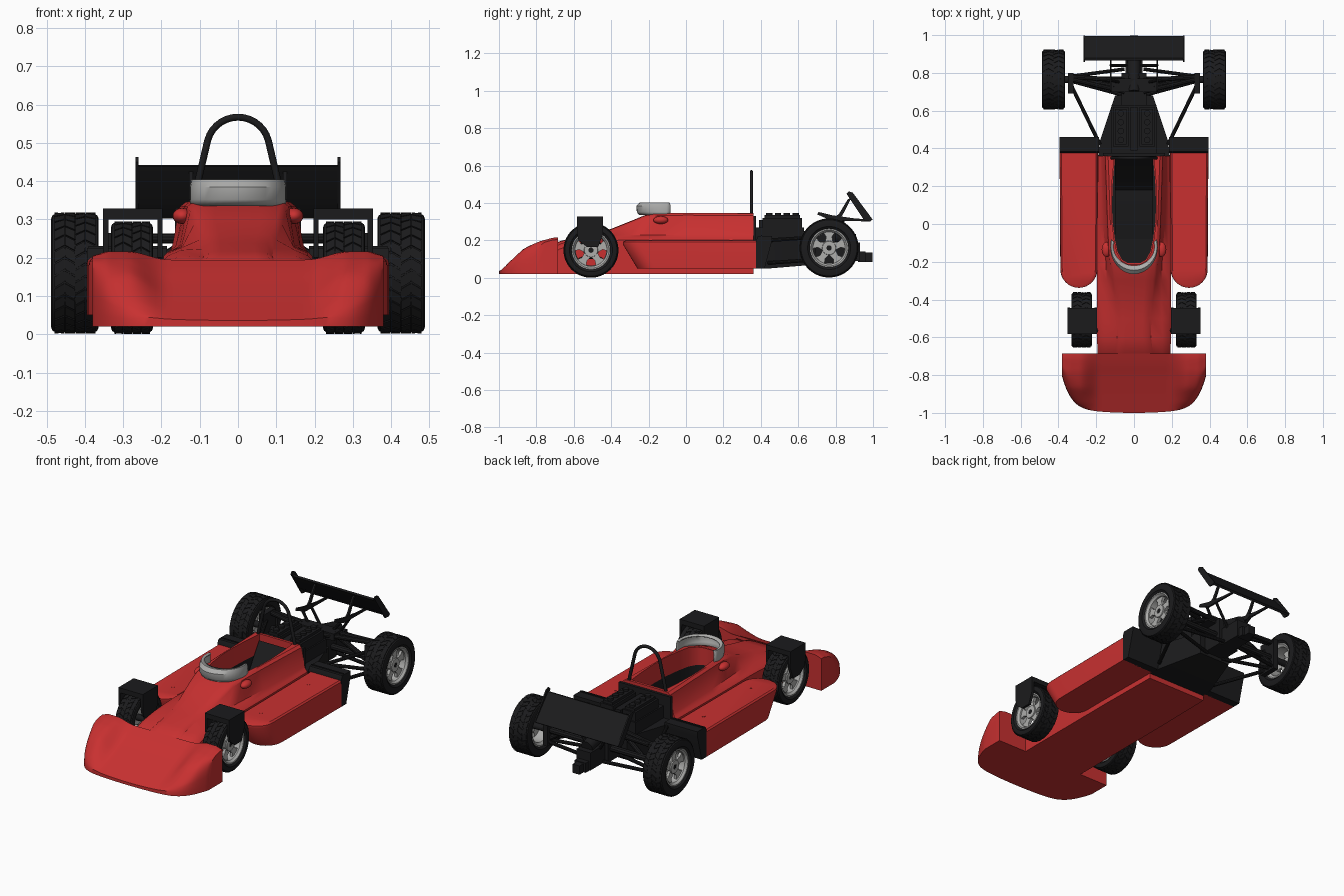
import bpy, bmesh
from math import sin, cos, pi, radians, sqrt
from mathutils import Vector

if "Cube" in bpy.data.objects:
    bpy.data.objects.remove(bpy.data.objects["Cube"])


def material(name, c):
    m = bpy.data.materials.new(name)
    m.diffuse_color = (*c, 1)
    m.use_nodes = True
    m.node_tree.nodes["Principled BSDF"].inputs["Base Color"].default_value = m.diffuse_color
    return m


RED = material("red_paint", (0.58, 0.03, 0.03))
BLACK = material("black", (0.011, 0.011, 0.012))
GREY = material("grey_metal", (0.42, 0.42, 0.41))


def make(name, verts, faces, mat, mirror=False, angle=35):
    bm = bmesh.new()
    vs = [bm.verts.new(v) for v in verts]
    for f in faces:
        bm.faces.new([vs[i] for i in f])
    bmesh.ops.recalc_face_normals(bm, faces=bm.faces)
    me = bpy.data.meshes.new(name)
    bm.to_mesh(me)
    bm.free()
    me.materials.append(mat)
    me.shade_smooth()
    me.set_sharp_from_angle(angle=radians(angle))
    ob = bpy.data.objects.new(name, me)
    bpy.context.collection.objects.link(ob)
    if mirror:
        ob.modifiers.new("mirror", 'MIRROR').use_mirror_merge = False
    return ob


def loft_data(rings, caps=(True, True), loop=False, closed=True):
    n, m = len(rings[0]), len(rings)
    verts = [p for r in rings for p in r]
    faces = []
    for i in range(m if loop else m - 1):
        for j in range(n if closed else n - 1):
            a, b, k = i * n, (i + 1) % m * n, (j + 1) % n
            faces.append((a + j, a + k, b + k, b + j))
    if not loop and closed:
        if caps[0]: faces.append(tuple(range(n)))
        if caps[1]: faces.append(tuple(range((m - 1) * n, m * n)))
    return verts, faces


def loft(name, rings, mat, mirror=False, **kw):
    return make(name, *loft_data(rings, **kw), mat, mirror)


def merge(name, parts, mat, mirror=False):
    verts, faces = [], []
    for v, f in parts:
        faces += [tuple(i + len(verts) for i in q) for q in f]
        verts += v
    return make(name, verts, faces, mat, mirror)


def prism(poly, x0, x1):   # (y, z) outline extruded along x
    return loft_data([[(x, y, z) for y, z in poly] for x in (x0, x1)])


def box(x0, x1, y0, y1, z0, z1):
    return prism([(y0, z0), (y1, z0), (y1, z1), (y0, z1)], x0, x1)


def tube(path, r, n=10):
    pts, rings = [Vector(p) for p in path], []
    for i, p in enumerate(pts):
        d = (pts[min(i + 1, len(pts) - 1)] - pts[max(i - 1, 0)]).normalized()
        u = d.cross(Vector((0, 1, 0) if abs(d.y) < .9 else (1, 0, 0))).normalized()
        w = d.cross(u)
        rings.append([p + r * (cos(2 * pi * k / n) * u + sin(2 * pi * k / n) * w) for k in range(n)])
    return loft_data(rings)


def lathe(profile, y, z, n=48):   # closed (x, r) profile spun about the axle
    return loft_data([[(x, y + r * cos(2 * pi * k / n), z + r * sin(2 * pi * k / n)) for x, r in profile]
                      for k in range(n)], loop=True)


def interp(t, y):
    for (a, p), (b, q) in zip(t, t[1:]):
        if y <= b:
            return p + (q - p) * max(0, (y - a) / (b - a))
    return t[-1][1]


# wide scooped nose: low lip in front, raised fender edges behind
CEN = [(-1, .036), (-.9, .085), (-.8, .135), (-.74, .168), (-.68, .197)]
EDGE = [(-1, .04), (-.95, .1), (-.87, .158), (-.78, .196), (-.71, .215), (-.68, .217)]
top, N, M = [], 56, 18
for i in range(N + 1):
    u = 2 * i / N - 1
    u = sin(u * pi / 2) * .5 + u * .5
    yf = -1 + .03 * u * u + .16 * abs(u) ** 8
    s = min(1, max(0, (abs(u) * .38 - .18) / .11))
    s = s * s * (3 - 2 * s)
    col = []
    for j in range(M + 1):
        v = j / M
        y = yf + v ** 1.3 * (-.685 - yf)
        t = min(1, v / .6)
        h = interp(CEN, y) * (1 - s) + interp(EDGE, y) * s - .12 * max(0, abs(u) - .9)
        k = .1 + .9 * sqrt(1 - (1 - t) ** 2)
        col.append((.38 * u, y, .036 + (h - .036) * (k * s + 1 - s)))
    top.append(col + [(.38 * u, -.685, .02), (.38 * u, yf, .02)])
loft("nose", top, RED)

# central body with raised cowl: y, width, shoulder z, cowl base, cowl top, top z
SECT = [(-.74, .19, .10, .15, .10, .13), (-.68, .194, .165, .15, .10, .194), (-.6, .195, .19, .15, .09, .217),
        (-.5, .195, .205, .148, .092, .238), (-.4, .195, .212, .146, .1, .262), (-.3, .195, .215, .145, .115, .302),
        (-.22, .195, .215, .148, .125, .335), (-.15, .195, .215, .152, .133, .348), (0, .195, .215, .163, .14, .35),
        (.36, .19, .215, .172, .152, .348)]
rings = []
for y, w, zs, cw, ct, zt in SECT:
    half = [(w, .02), (w, zs - .012), (w - .012, zs), (cw, zs + .015), (ct, zt - .015), (ct - .015, zt - .003), (ct * .5, zt)]
    rings.append([(x, y, z) for x, z in half] + [(-x, y, z) for x, z in reversed(half)])
body = loft("body", rings, RED)

# cockpit opening
HALF = [(.035, -.212), (.065, -.195), (.09, -.15), (.105, -.08), (.118, .02), (.12, .12), (.115, .24), (.105, .345)]
OUT = HALF + [(-x, y) for x, y in reversed(HALF)]
cutter = loft("cockpit_cutter", [[(x, y, z) for x, y in OUT] for z in (.06, .5)], RED)
cutter.hide_render = True
mod = body.modifiers.new("cut", 'BOOLEAN')
mod.operation, mod.object, mod.solver = 'DIFFERENCE', cutter, 'EXACT'
me = bpy.data.meshes.new_from_object(body.evaluated_get(bpy.context.evaluated_depsgraph_get()))
body.modifiers.clear()
body.data = me
me.shade_smooth()
me.set_sharp_from_angle(angle=radians(35))
bpy.data.objects.remove(cutter)
loft("cockpit_liner", [[(x * .97, .07 + (y - .07) * .98, z) for x, y in OUT] for z in (.065, .24)], BLACK, caps=(True, False))
merge("seat", [prism([(-.08, .067), (.06, .1), (.18, .11), (.24, .17), (.335, .315), (.342, .067)], -.1, .1)], BLACK)

# windscreen wrapped round the cockpit front
ws = loft("windscreen", [[(sx * sin(a), -.12 - d * cos(a), z) for a in [radians(-105 + 210 * k / 24) for k in range(25)]]
                         for z, d, sx in ((.335, .13, .124), (.352, .143, .126), (.385, .145, .126), (.404, .125, .122), (.402, .1, .108))],
          GREY, closed=False)
ws.modifiers.new("thick", 'SOLIDIFY').thickness = .006

# mirror pods blended into the cowl
merge("mirror_pod", [loft_data([[(.146 + .025 * sin(a) * cos(t), -.135 - .04 * cos(a), .309 + .021 * sin(a) * sin(t))
                                 for t in [2 * pi * k / 16 for k in range(16)]]
                                for a in [.15 + 2.84 * k / 10 for k in range(11)]])], RED, True)

# side pods with rounded, undercut noses
pod = []
for yf, z, e in ((-.26, .05, 0), (-.338, .18, 0), (-.342, .192, .002), (-.342, .2, .01)):
    r = .098 - e
    pod.append([(.19 + e, .38, z)] + [(.292 - r * cos(pi * k / 16), yf + e + .098 - r * sin(pi * k / 16), z) for k in range(17)]
               + [(.394 - e, .38, z)])
loft("side_pod", pod, RED, True)
merge("pod_fastener", [tube([(.28, y, .198), (.28, y, .2015)], .009) for y in (.24, -.19)], RED, True)
merge("radiator", [prism([(.375, .05), (.42, .05), (.46, .2), (.46, .225), (.385, .225), (.375, .2)], .185, .394),
                   box(.185, .39, .4, .406, .225, .23)], BLACK, True)


# wheels: lathed tyre with fine chevron tread, open five-spoke rim
def wheel(tag, x0, x1, y, z, r):
    b = r - .004
    tyre = [lathe([(x0 + .012, .1), (x0, .115), (x0, b - .012), (x0 + .003, b - .004), (x0 + .009, b), (x1 - .009, b),
                   (x1 - .003, b - .004), (x1, b - .012), (x1, .115), (x1 - .012, .1)], y, z, 64)]
    w, count = (x1 - x0 - .016) / 4, 30
    for k in range(count):
        for c in range(4):
            xa, t0 = x0 + .008 + c * w, 2 * pi * (k + .5 * (c // 2)) / count
            sl = .1 if c % 2 else -.1
            g = pi / count * .86
            quad = [(xa, t0 - sl / 2 - g), (xa + w - .001, t0 + sl / 2 - g), (xa + w - .001, t0 + sl / 2 + g), (xa, t0 - sl / 2 + g)]
            tyre.append(loft_data([[(px, y + q * cos(t), z + q * sin(t)) for px, t in quad] for q in (b - .006, r)]))
    merge(tag + "_tyre", tyre, BLACK, True)
    rim = [lathe([(x1 - .008, .103), (x1 - .008, .096), (x1 - .02, .086), (x0 + .02, .082), (x0 + .01, .096), (x0 + .01, .103),
                  (x0 + .025, .092), (x1 - .025, .095)], y, z),
           lathe([(x1 - .022, .014), (x1 - .022, .036), (x1 - .05, .042), (x1 - .05, .014)], y, z, 24)]
    for k in range(5):
        a = 2 * pi * k / 5 + pi / 2
        poly = [(y + p * cos(a) - q * sin(a), z + p * sin(a) + q * cos(a))
                for p, q in ((.03, -.021), (.06, -.016), (.088, -.034), (.088, .034), (.06, .016), (.03, .021))]
        rim.append(prism(poly, x1 - .044, x1 - .028))
    merge(tag + "_rim", rim, GREY, True)
    merge(tag + "_hub", [tube([(x0 - .02, y, z), (x1 - .024, y, z)], .018, 16)], BLACK, True)


wheel("front", .222, .332, -.508, .148, .147)
wheel("rear", .364, .488, .765, .16, .158)

# covers straddling the front wheels
side = [(-.583, .328), (-.445, .328), (-.443, .235), (-.47, .165), (-.53, .165), (-.575, .2), (-.583, .24)]
merge("front_wheel_cover", [box(.197, .352, -.583, -.445, .3, .328), prism(side, .338, .352), prism(side, .197, .21)], BLACK, True)
merge("front_suspension", [tube([(.18, y, z), (.24, -.508, z2)], .008) for y in (-.58, -.44) for z, z2 in ((.1, .11), (.18, .18))], BLACK, True)

# engine, tapered crankcase and gearbox
loft("crankcase", [[(w, y, z0), (w, y, .2), (-w, y, .2), (-w, y, z0)] for y, w, z0 in ((.36, .19, .05), (.44, .18, .05), (.68, .1, .07))], BLACK)
merge("engine_block", [box(-.12, .12, .37, .63, .19, .27), box(-.018, .018, .39, .62, .26, .31), box(-.165, .165, .36, .375, .05, .33)], BLACK)
merge("cylinder_head", [box(.03, .112, .41, .62, .26, .32), box(.04, .1, .42, .61, .32, .335)]
      + [tube([(.07, .445 + .047 * k, .33), (.07, .445 + .047 * k, .347)], .017, 12) for k in range(4)], BLACK, True)
merge("gearbox", [box(-.065, .065, .62, .8, .09, .25), box(-.045, .045, .8, .93, .09, .19), tube([(0, .7, .25), (0, .9, .2)], .035, 16),
                  box(-.035, .035, .92, .96, .085, .14), box(-.022, .022, .96, .998, .085, .135), box(-.12, .12, .7, .77, .23, .27)], BLACK)

# rear suspension
merge("rear_suspension", [tube(p, r) for p, r in (
    ([(.18, .42, .2), (.335, .74, .22)], .01), ([(.19, .44, .08), (.335, .74, .1)], .01),
    ([(.05, .765, .16), (.37, .765, .16)], .018), ([(.05, .7, .25), (.345, .77, .25)], .013),
    ([(.05, .76, .25), (.345, .78, .25)], .013), ([(.05, .68, .09), (.345, .76, .1)], .01),
    ([(.05, .82, .1), (.345, .78, .1)], .01), ([(.1, .73, .26), (.32, .77, .12)], .014))]
      + [box(.32, .35, .69, .8, .08, .265)], BLACK, True)

# roll hoop
arc = [(.082 * cos(a), .35, .485 + .082 * sin(a)) for a in [radians(15 + 150 * k / 14) for k in range(15)]]
merge("roll_hoop", [tube([(.125, .35, .3), (.11, .35, .375)] + arc + [(-.11, .35, .375), (-.125, .35, .3)], .009, 12)], BLACK)

# rear wing tilted over the gearbox
merge("rear_wing", [prism([(.866, .438), (.88, .442), (.995, .31), (.985, .302), (.93, .345)], -.263, .263)], BLACK)
merge("wing_end_plate", [prism([(.858, .45), (.87, .463), (.892, .455), (.998, .312), (.985, .302), (.955, .305)], .26, .268)], BLACK, True)
merge("wing_support", [prism(p, .118, .128) for p in (
    [(.7, .34), (.71, .352), (.78, .335), (.9, .318), (.985, .312), (.985, .302), (.78, .305)],
    [(.78, .31), (.82, .345), (.865, .42), (.885, .43), (.845, .35), (.82, .31)])]
      + [tube([(.123, .76, .32), (.07, .75, .25)], .008), tube([(.123, .84, .31), (.04, .84, .18)], .008)], BLACK, True)
